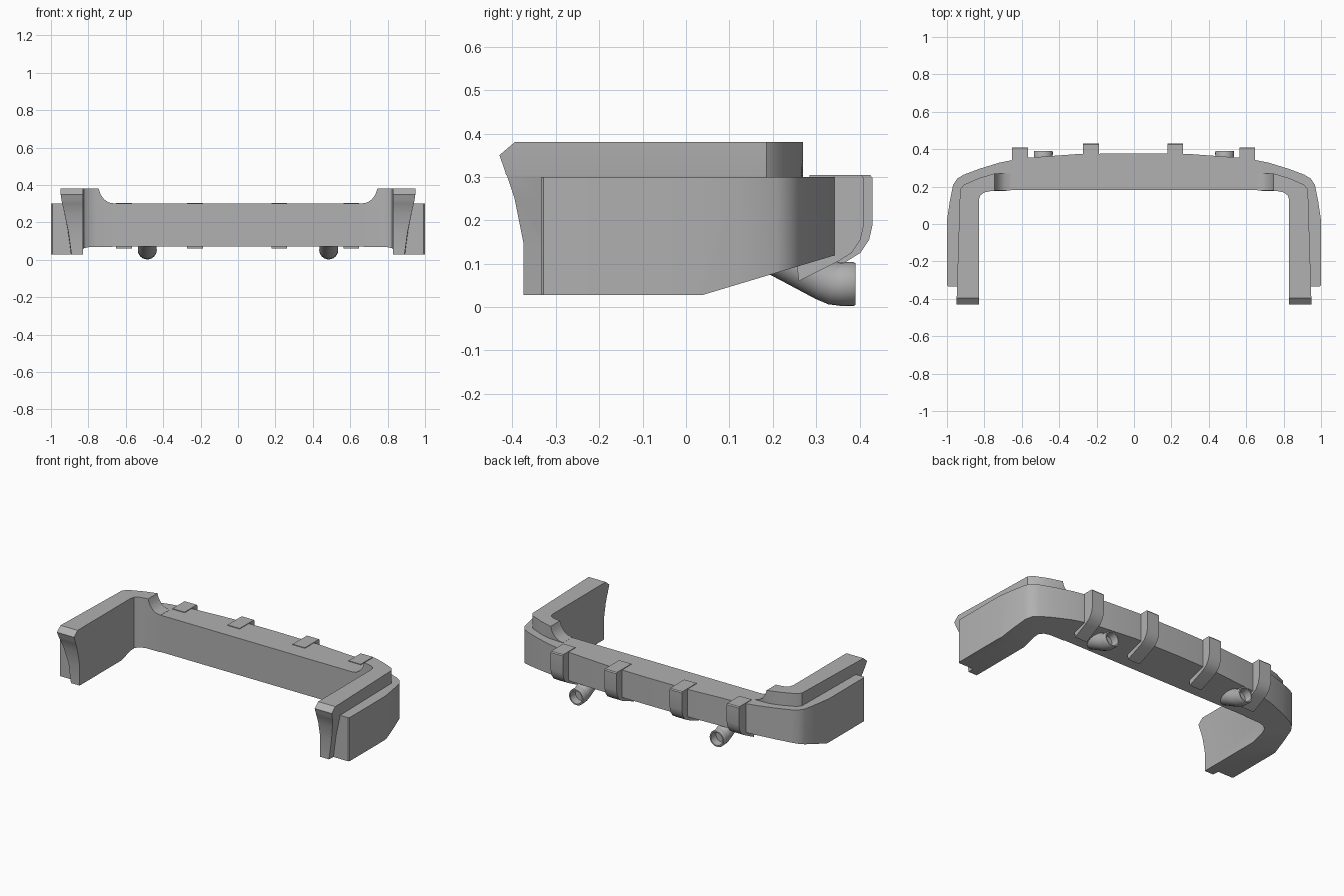
import bpy, bmesh, math
from mathutils import Vector

if "Cube" in bpy.data.objects:
    bpy.data.objects.remove(bpy.data.objects["Cube"])

# Dark grey shared by all parts
grey = bpy.data.materials.new("dark_grey")
grey.diffuse_color = (.44, .44, .44, 1)
grey.use_nodes = True
grey.node_tree.nodes["Principled BSDF"].inputs["Base Color"].default_value = grey.diffuse_color


def loft(name, rings):
    """Skin matching closed rings of 3D points and cap both ends."""
    bm = bmesh.new()
    vs = [[bm.verts.new(p) for p in r] for r in rings]
    n = len(vs[0])
    for a, b in zip(vs, vs[1:]):
        for i in range(n):
            j = (i + 1) % n
            bm.faces.new((a[i], a[j], b[j], b[i]))
    bm.faces.new(vs[0])
    bm.faces.new(vs[-1][::-1])
    bmesh.ops.recalc_face_normals(bm, faces=bm.faces)
    me = bpy.data.meshes.new(name)
    bm.to_mesh(me)
    bm.free()
    me.materials.append(grey)
    ob = bpy.data.objects.new(name, me)
    bpy.context.collection.objects.link(ob)
    return ob


def smooth(ob, angle=30):
    bpy.ops.object.select_all(action='DESELECT')
    ob.select_set(True)
    bpy.context.view_layer.objects.active = ob
    bpy.ops.object.shade_smooth_by_angle(angle=math.radians(angle))


# Outer bumper shell: U-shaped plan, half outline mirrored
outer = [(0, .378), (.3, .374), (.6, .352), (.72, .328), (.83, .294), (.91, .264),
         (.945, .243), (.967, .21), (.985, .12), (1, .02), (1, -.328), (.993, -.334)]
inner = [(.85, -.334), (.85, .14), (.835, .17), (.80, .18), (.70, .181)]
half = outer + inner
plan = half + [(-x, y) for x, y in half[::-1] if x > 0]
body = loft("bumper_shell", [[(x, y, z) for x, y in plan] for z in (.028, .30)])

# Raised inner side walls: flared front end, scooped fade into the rear bar
# levels: z, front y, outer x at front, end x on the rear bar
levels = [(.028, -.375, .89, .66), (.15, -.375, .907, .66), (.25, -.395, .928, .66),
          (.301, -.412, .94, .66), (.306, -.415, .941, .69), (.322, -.42, .944, .715),
          (.35, -.43, .948, .735), (.38, -.395, .948, .745)]
for s in (1, -1):
    rings = []
    for z, yf, xo, xe in levels:
        ring = [(.83, yf), (xo, yf), (.93, .185), (.91, .21), (.83, .245), (.76, .266),
                (xe, .27), (xe, .178), (.76, .177) if xe < .76 else (xe, .177),
                (.80, .169), (.823, .152), (.83, .125)]
        rings.append([(s * x, y, z) for x, y in ring])
    wall = loft("side_wall", rings)
    mod = body.modifiers.new("join_wall", 'BOOLEAN')
    mod.operation, mod.solver, mod.object = 'UNION', 'EXACT', wall
    bpy.context.view_layer.objects.active = body
    bpy.ops.object.modifier_apply(modifier=mod.name)
    bpy.data.objects.remove(wall, do_unlink=True)

# Sloping underside towards the rear
bm = bmesh.new()
bm.from_mesh(body.data)
bmesh.ops.bisect_plane(bm, geom=bm.verts[:] + bm.edges[:] + bm.faces[:], dist=1e-5,
                       plane_co=Vector((0, .04, .0285)), plane_no=Vector((0, -.3, 1)),
                       clear_inner=True)
bmesh.ops.holes_fill(bm, edges=[e for e in bm.edges if e.is_boundary], sides=0)
bmesh.ops.recalc_face_normals(bm, faces=bm.faces)
bm.to_mesh(body.data)
bm.free()
smooth(body, 35)

# Clamps wrapped around the rear bar (the outer pair sits further forward)
clamp = [(.285, .29), (.285, .304), (.425, .304), (.43, .297), (.43, .19), (.422, .155),
         (.402, .125), (.37, .105), (.26, .06), (.255, .10), (.33, .14), (.33, .29)]
for x, dy in ((-.61, -.02), (-.23, 0), (.22, 0), (.605, -.02)):
    prof = [(y + dy if y > .34 else y, z) for y, z in clamp]
    smooth(loft("bar_clamp", [[(x + d, y, z) for y, z in prof] for d in (-.042, .042)]))

# Exhaust tips: bent hollow tubes (y, z, radius, tilt in degrees)
stations = [(.215, .12, .050, 28), (.322, .063, .050, 28), (.34, .055, .050, 14),
            (.355, .053, .050, 0), (.385, .053, .051, 0), (.391, .053, .048, 0),
            (.391, .053, .040, 0), (.345, .053, .036, 0)]
for s in (1, -1):
    rings = []
    for y, z, r, t in stations:
        t = math.radians(t)
        ring = []
        for k in range(24):
            a = k * math.tau / 24
            u = r * math.sin(a)
            ring.append((s * .485 + r * math.cos(a), y + u * math.sin(t), z + u * math.cos(t)))
        rings.append(ring)
    smooth(loft("exhaust_tip", rings), 40)
